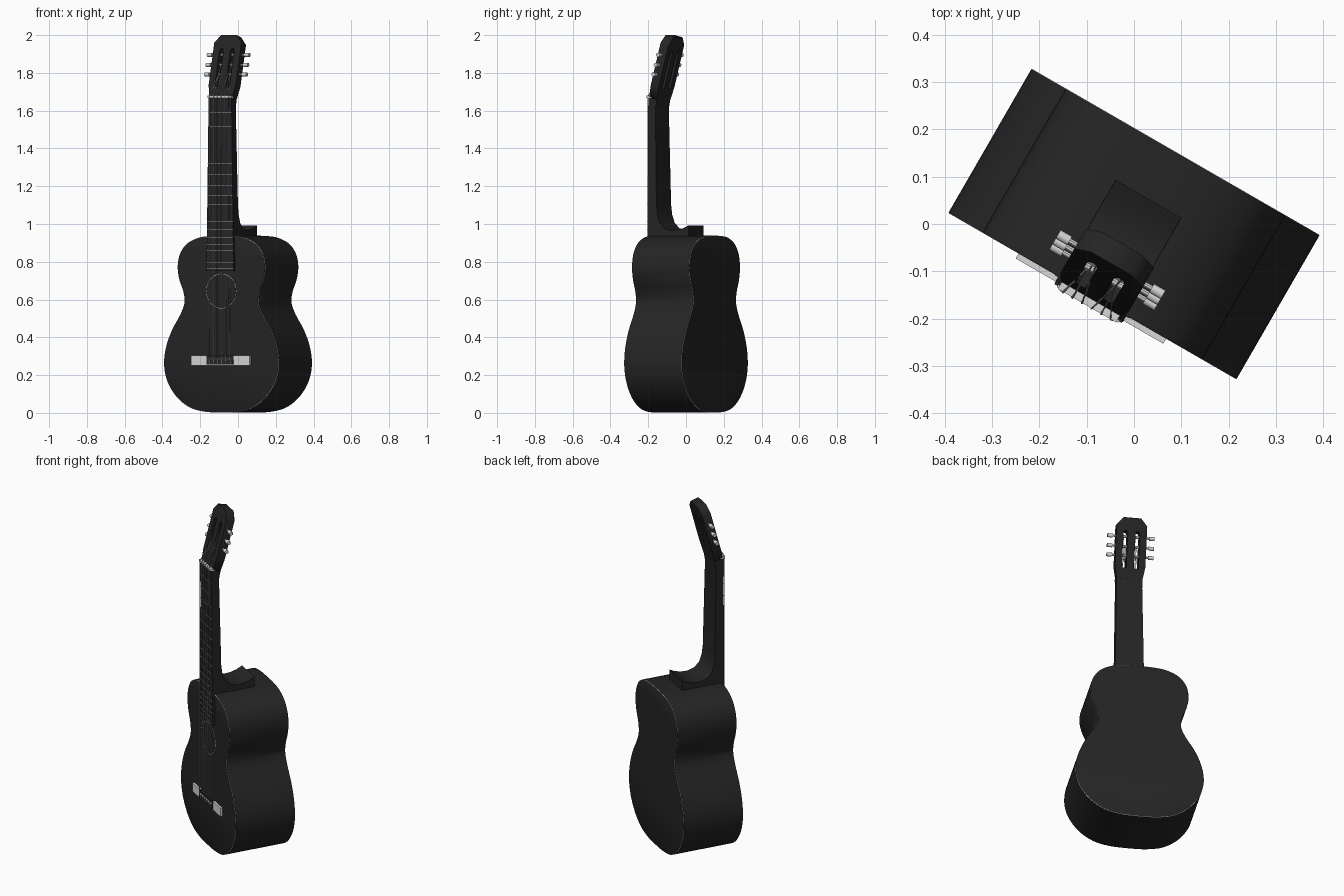
import bpy, bmesh, math
from mathutils import Matrix, Vector

if "Cube" in bpy.data.objects:
    bpy.data.objects.remove(bpy.data.objects["Cube"])

TURN = Matrix.Rotation(math.radians(-30), 4, 'Z')      # the whole guitar is turned 30 degrees
TILT = math.radians(15)                                # headstock leans back
HEAD = Matrix.Translation((0, -0.185, 1.67)) @ Matrix.Rotation(-TILT, 4, 'X')


def material(name, v):
    m = bpy.data.materials.new(name)
    m.diffuse_color = (v, v, v, 1)
    m.use_nodes = True
    m.node_tree.nodes["Principled BSDF"].inputs["Base Color"].default_value = m.diffuse_color
    return m


BLACK = material("black_lacquer", 0.018)
IVORY = material("ivory", 0.68)
STEEL = material("string_grey", 0.45)


def finish(name, bm, mats, local=Matrix(), angle=35):
    bmesh.ops.recalc_face_normals(bm, faces=bm.faces)
    me = bpy.data.meshes.new(name)
    bm.to_mesh(me)
    bm.free()
    for m in mats:
        me.materials.append(m)
    me.shade_smooth()
    me.set_sharp_from_angle(angle=math.radians(angle))
    ob = bpy.data.objects.new(name, me)
    bpy.context.collection.objects.link(ob)
    ob.matrix_world = TURN @ local
    return ob


def add_box(bm, lo, hi):
    c = [(a + b) / 2 for a, b in zip(lo, hi)]
    s = [b - a for a, b in zip(lo, hi)]
    bmesh.ops.create_cube(bm, size=1, matrix=Matrix.Translation(c) @ Matrix.Diagonal((*s, 1)))


def box(name, lo, hi, mat, local=Matrix()):
    bm = bmesh.new()
    add_box(bm, lo, hi)
    return finish(name, bm, [mat], local)


def add_rod(bm, a, b, r, n=8):
    a, b = Vector(a), Vector(b)
    d = b - a
    mtx = Matrix.Translation((a + b) / 2) @ d.to_track_quat('Z', 'Y').to_matrix().to_4x4()
    bmesh.ops.create_cone(bm, cap_ends=True, segments=n, radius1=r, radius2=r,
                          depth=d.length, matrix=mtx)


def half_width(z):
    return 0.083 - 0.013 * (z - 0.755) / 0.915


def prism(name, profile, mat):
    """Side profile (y, z) spanned across the tapering neck width."""
    bm = bmesh.new()
    sides = [[bm.verts.new((s * half_width(z), y, z)) for y, z in profile] for s in (-1, 1)]
    for vs in sides:
        bm.faces.new(vs)
    n = len(profile)
    for i in range(n):
        j = (i + 1) % n
        bm.faces.new((sides[0][i], sides[0][j], sides[1][j], sides[1][i]))
    return finish(name, bm, [mat])


def smooth_path(pts, steps=4):
    """Catmull-Rom resampling of an open path."""
    v = [Vector(p) for p in pts]
    v = [v[1] * 1 - Vector((2 * v[1].x, 0))] + v + [v[-2] - Vector((2 * v[-2].x, 0))]
    out = []
    for i in range(1, len(v) - 2):
        p0, p1, p2, p3 = v[i - 1:i + 3]
        for k in range(steps):
            t = k / steps
            out.append(0.5 * (2 * p1 + (p2 - p0) * t + (2 * p0 - 5 * p1 + 4 * p2 - p3) * t * t
                              + (3 * p1 - p0 - 3 * p2 + p3) * t ** 3))
    return out + [v[-2]]


# Body: figure-eight outline with a hairline ivory binding on both rims
half = smooth_path([(0, 0.002), (0.1, 0.006), (0.19, 0.027), (0.27, 0.08), (0.328, 0.16), (0.351, 0.25),
                    (0.34, 0.345), (0.302, 0.44), (0.252, 0.52), (0.226, 0.585), (0.234, 0.645),
                    (0.256, 0.7), (0.268, 0.765), (0.257, 0.835), (0.216, 0.892), (0.15, 0.925),
                    (0.08, 0.936), (0, 0.938)])
outline = half + [Vector((-p.x, p.y)) for p in half[-2:0:-1]]
bm = bmesh.new()
rings = []
for y, k in ((-0.176, 0.995), (-0.1745, 1), (0.1745, 1), (0.176, 0.995)):
    rings.append([bm.verts.new((p.x * k, y, 0.47 + (p.y - 0.47) * k)) for p in outline])
n = len(outline)
for r, (a, b) in enumerate(zip(rings, rings[1:])):
    for i in range(n):
        f = bm.faces.new((a[i], a[(i + 1) % n], b[(i + 1) % n], b[i]))
        f.material_index = 0 if r == 1 else 1
bm.faces.new(rings[0])
bm.faces.new(rings[-1])
finish("body", bm, [BLACK, IVORY])


# Sound hole: dark disc with a thin ivory rim
def disc(name, r, y, mat):
    b = bmesh.new()
    mtx = Matrix.Translation((0, y, 0.645)) @ Matrix.Rotation(math.pi / 2, 4, 'X')
    bmesh.ops.create_cone(b, cap_ends=True, segments=48, radius1=r, radius2=r, depth=0.002, matrix=mtx)
    finish(name, b, [mat])


disc("sound_hole_rim", 0.092, -0.1762, IVORY)
disc("sound_hole", 0.09, -0.1768, BLACK)

# Neck with the curved heel, and fretboard
prism("neck_and_heel", [(-0.176, 0.93), (-0.176, 1.66), (-0.185, 1.67), (-0.137, 1.657), (-0.146, 1.61),
                        (-0.136, 1.1), (-0.13, 1.05), (-0.115, 1.007), (-0.087, 0.978), (-0.045, 0.966),
                        (-0.005, 0.968), (0.03, 0.978), (0.061, 0.993), (0.061, 0.93)], BLACK)
prism("fretboard", [(-0.19, 0.752), (-0.19, 1.67), (-0.175, 1.67), (-0.175, 0.752)], BLACK)

# Frets, spaced by the usual halving rule
bm = bmesh.new()
for i in range(1, 19):
    z = 0.27 + 1.4 * 2 ** (-i / 12)
    w = half_width(z)
    add_box(bm, (-w, -0.192, z - 0.001), (w, -0.189, z + 0.001))
finish("frets", bm, [STEEL])
box("nut", (-0.071, -0.199, 1.667), (0.071, -0.17, 1.68), IVORY)

# Bridge: ivory plate, black tie block and saddle
box("bridge", (-0.18, -0.188, 0.252), (0.18, -0.175, 0.303), IVORY)
box("tie_block", (-0.082, -0.194, 0.256), (0.082, -0.176, 0.28), BLACK)
box("bridge_channel", (-0.082, -0.19, 0.28), (0.082, -0.176, 0.305), BLACK)
box("saddle", (-0.075, -0.197, 0.283), (0.075, -0.18, 0.288), IVORY)

# Headstock: filled outline with two through slots
SLOT = 0.033
curve = bpy.data.curves.new("headstock", 'CURVE')
curve.dimensions = '2D'
curve.fill_mode = 'BOTH'
curve.extrude = 0.025
right = [(0.07, 0), (0.083, 0.07), (0.083, 0.3), (0.048, 0.342)]
loops = [right + [(-x, u) for x, u in reversed(right)]]
for s in (-SLOT, SLOT):
    loops.append([(s - 0.012, 0.06), (s + 0.012, 0.06), (s + 0.012, 0.255), (s + 0.006, 0.268),
                  (s - 0.006, 0.268), (s - 0.012, 0.255)])
for pts in loops:
    sp = curve.splines.new('POLY')
    sp.points.add(len(pts) - 1)
    for p, (x, u) in zip(sp.points, pts):
        p.co = (x, u, 0, 1)
    sp.use_cyclic_u = True
curve.materials.append(BLACK)
head = bpy.data.objects.new("headstock", curve)
bpy.context.collection.objects.link(head)
head.matrix_world = (TURN @ HEAD @ Matrix.Translation((0, 0.025, 0))
                     @ Matrix.Rotation(math.pi / 2, 4, 'X'))

# Tuning pegs and rollers, three each side
PEGS = (0.133, 0.185, 0.24)
pegs, rollers = bmesh.new(), bmesh.new()
for s in (-1, 1):
    for u in PEGS:
        add_rod(pegs, (s * 0.08, 0.025, u), (s * 0.105, 0.025, u), 0.006)
        add_rod(pegs, (s * 0.1, 0.025, u), (s * 0.128, 0.025, u), 0.011, 12)
        add_rod(rollers, (s * (SLOT - 0.013), 0.025, u), (s * (SLOT + 0.013), 0.025, u), 0.008)
finish("tuning_pegs", pegs, [IVORY], HEAD)
finish("string_rollers", rollers, [IVORY], HEAD)

# Six strings: bridge to nut, then into the headstock slots
bm = bmesh.new()
for i in range(6):
    t = i / 2.5 - 1
    s = -1 if i < 3 else 1
    k = i if i < 3 else 5 - i
    r = 0.0026 - 0.0002 * i
    nut = Vector((t * 0.058, -0.2, 1.675))
    saddle = Vector((t * 0.064, -0.198, 0.286))
    end = HEAD @ Vector((s * SLOT + (k - 1) * 0.006, 0.017, PEGS[k]))
    add_rod(bm, (t * 0.064, -0.192, 0.262), saddle, r, 6)
    add_rod(bm, saddle, nut, r, 6)
    add_rod(bm, nut, end, r, 6)
finish("strings", bm, [STEEL])
